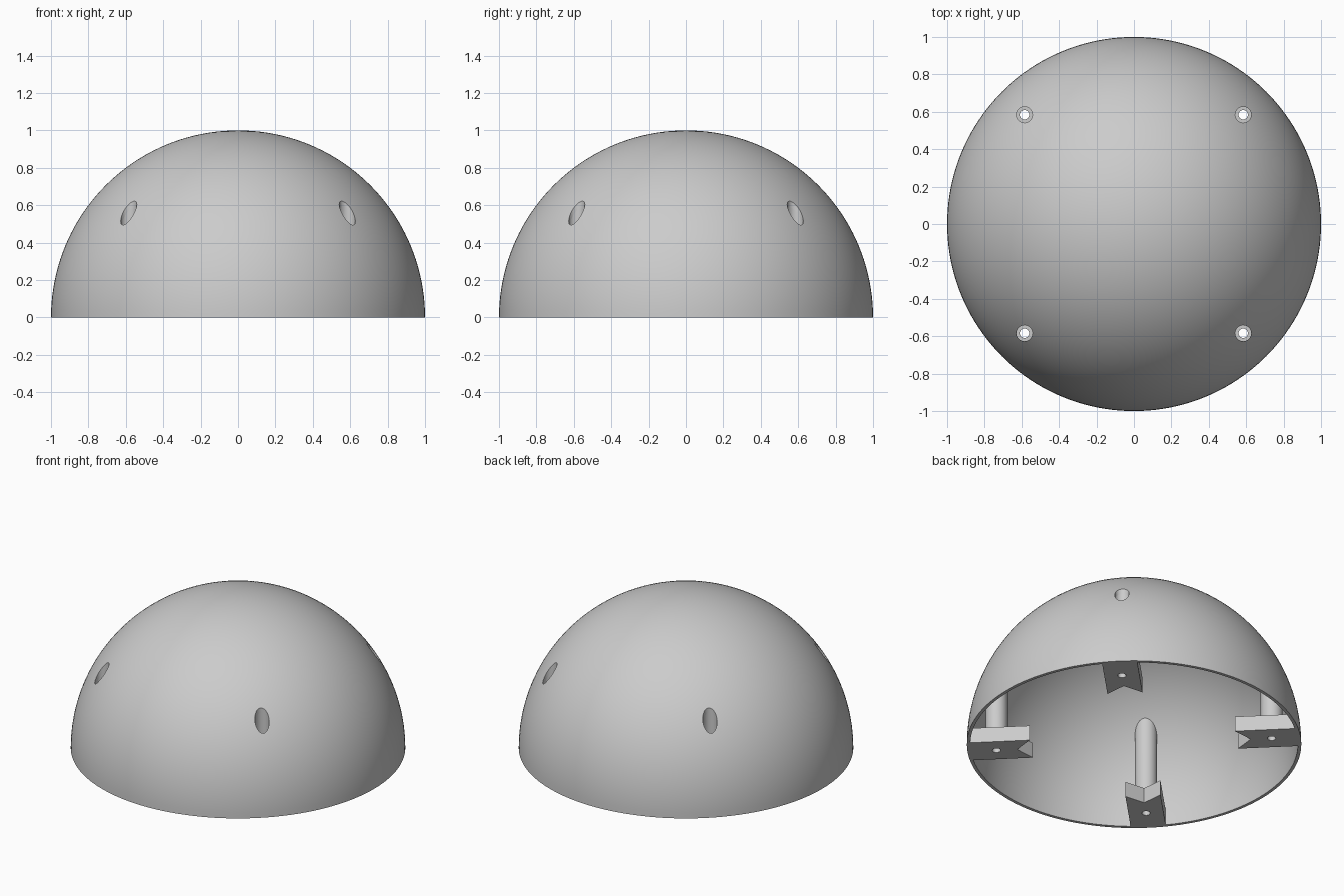
import bpy, bmesh
from math import pi, sin, cos, radians

cube = bpy.data.objects.get("Cube")
if cube:
    bpy.data.objects.remove(cube, do_unlink=True)

RADIUS, WALL = 1.0, 0.02
MOUNT_R = 0.826            # distance of each screw axis from the centre
BLOCK_H, HALF_W = 0.1, 0.105
BORE_R, SCREW_R, TUBE_R = 0.043, 0.025, 0.066

grey = bpy.data.materials.new("grey_plastic")
grey.use_nodes = True
grey.diffuse_color = (0.6, 0.6, 0.6, 1)
grey.node_tree.nodes["Principled BSDF"].inputs["Base Color"].default_value = grey.diffuse_color


def make_object(name, bm):
    bmesh.ops.remove_doubles(bm, verts=bm.verts, dist=1e-5)
    bmesh.ops.recalc_face_normals(bm, faces=bm.faces)
    mesh = bpy.data.meshes.new(name)
    bm.to_mesh(mesh)
    bm.free()
    mesh.materials.append(grey)
    obj = bpy.data.objects.new(name, mesh)
    bpy.context.collection.objects.link(obj)
    return obj


def revolve(name, profile, steps):
    """Spin a list of (radius, height) points around the z axis."""
    bm = bmesh.new()
    verts = [bm.verts.new((r, 0, z)) for r, z in profile]
    edges = [bm.edges.new(pair) for pair in zip(verts, verts[1:])]
    bmesh.ops.spin(bm, geom=verts + edges, cent=(0, 0, 0), axis=(0, 0, 1),
                   angle=2 * pi, steps=steps, use_duplicate=False)
    return make_object(name, bm)


def prism(name, outline, z0, z1):
    """Extrude a flat (x, y) outline from z0 up to z1."""
    bm = bmesh.new()
    face = bm.faces.new([bm.verts.new((x, y, z0)) for x, y in outline])
    top = bmesh.ops.extrude_face_region(bm, geom=[face])["geom"]
    bmesh.ops.translate(bm, vec=(0, 0, z1 - z0),
                        verts=[v for v in top if isinstance(v, bmesh.types.BMVert)])
    return make_object(name, bm)


def combine(target, other, operation):
    other.hide_render = True
    bpy.context.view_layer.update()
    mod = target.modifiers.new("combine", "BOOLEAN")
    mod.operation, mod.object, mod.solver = operation, other, "EXACT"
    bpy.context.view_layer.objects.active = target
    bpy.ops.object.modifier_apply(modifier=mod.name)


def smooth(obj):
    bpy.ops.object.select_all(action="DESELECT")
    obj.select_set(True)
    bpy.context.view_layer.objects.active = obj
    bpy.ops.object.shade_smooth_by_angle(angle=radians(30))


def arc(radius, start, end, count):
    angles = [radians(start + (end - start) * i / count) for i in range(count + 1)]
    return [(radius * cos(a), radius * sin(a)) for a in angles]


# Thin hemispherical shell with a flat rim
outer = arc(RADIUS, 0, 90, 40)
inner = arc(RADIUS - WALL, 90, 0, 40)
shell = revolve("dome_shell", outer + inner + outer[:1], 160)

# Stepped drill: narrow screw hole below, wide bore above
drill = revolve("drill", [(0, -0.2), (SCREW_R, -0.2), (SCREW_R, BLOCK_H),
                          (BORE_R, BLOCK_H), (BORE_R, 1.2), (0, 1.2)], 32)
drill.location.x = MOUNT_R

# Screw mount: notched block at the rim with a tube rising to the shell
mount = prism("screw_mount", [(0.615, -HALF_W), (1.1, -HALF_W), (1.1, HALF_W),
                              (0.615, HALF_W), (0.7, 0)], 0, BLOCK_H)
tube = revolve("tube", [(0, 0.05), (TUBE_R, 0.05), (TUBE_R, 0.9), (0, 0.9)], 48)
tube.location.x = MOUNT_R
combine(mount, tube, "UNION")

# Trim the mount to end inside the shell wall, then drill it
trim = revolve("trim_ball", arc(RADIUS - WALL / 2, -90, 90, 80), 160)
combine(mount, trim, "INTERSECT")
combine(mount, drill, "DIFFERENCE")
smooth(mount)

# Four mounts on the diagonals, each with a bore through the shell
for i, corner in enumerate(["back_left", "back_right", "front_right", "front_left"]):
    angle = radians(45 + 90 * i)
    drill.location = (MOUNT_R * cos(angle), MOUNT_R * sin(angle), 0)
    # only the wide bore reaches the shell wall
    combine(shell, drill, "DIFFERENCE")
    copy = mount.copy()
    copy.name = corner + "_screw_mount"
    copy.rotation_euler.z = angle
    bpy.context.collection.objects.link(copy)
smooth(shell)

for helper in (mount, tube, trim, drill):
    bpy.data.objects.remove(helper, do_unlink=True)
